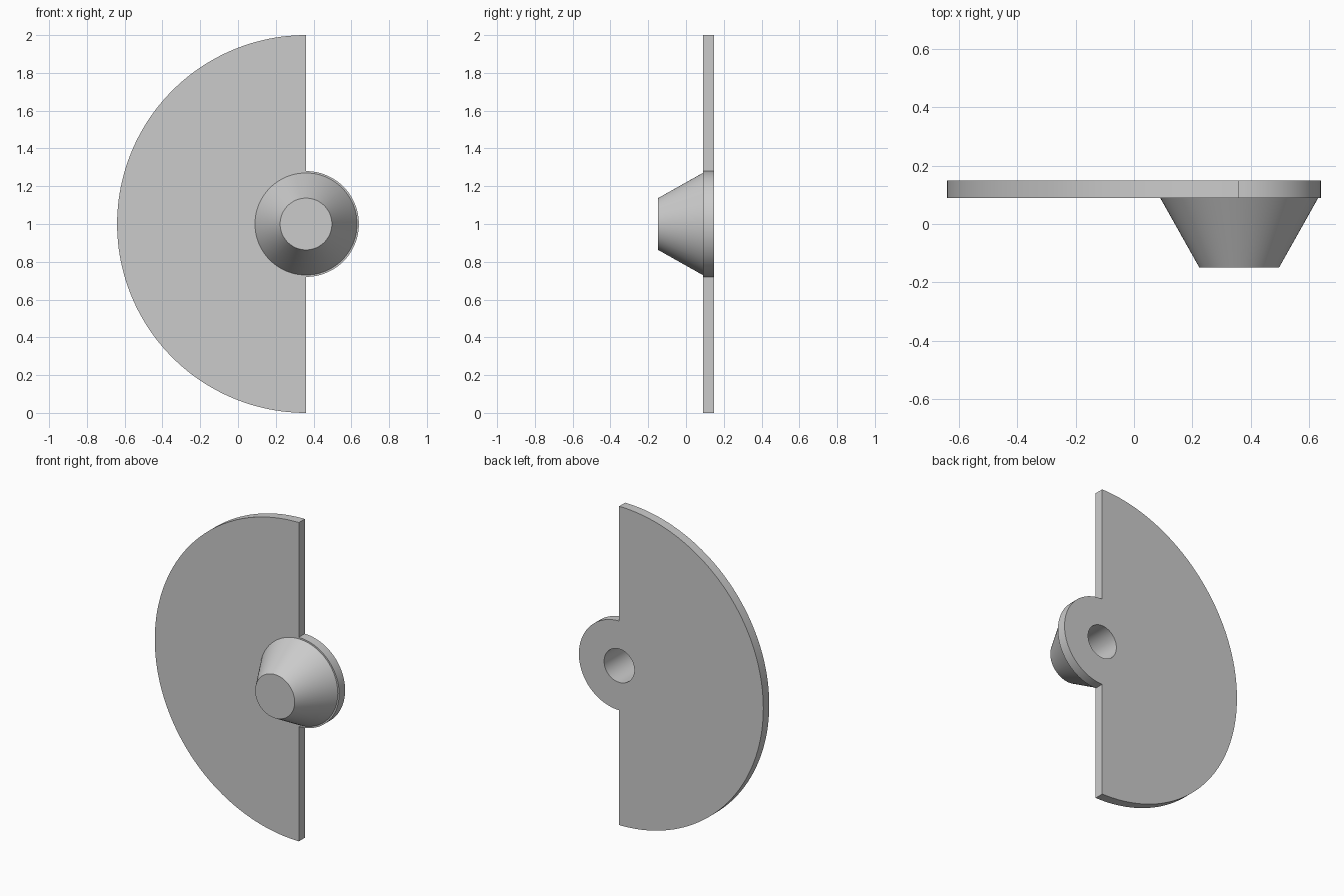
import bpy, bmesh
from math import pi, sin, cos, radians
from mathutils import Matrix, Vector

if "Cube" in bpy.data.objects:
    bpy.data.objects.remove(bpy.data.objects["Cube"])

CX, CZ = 0.36, 1.0                        # shared axis of plate, tab and hub
FRONT, PLATE_FRONT, BACK = -0.148, 0.089, 0.148
SEGMENTS = 96

grey = bpy.data.materials.new("plain grey")
grey.use_nodes = True
colour = (0.6, 0.6, 0.6, 1)
grey.diffuse_color = colour
grey.node_tree.nodes["Principled BSDF"].inputs["Base Color"].default_value = colour


def make_object(name, bm):
    bmesh.ops.recalc_face_normals(bm, faces=bm.faces)
    mesh = bpy.data.meshes.new(name)
    bm.to_mesh(mesh)
    bm.free()
    mesh.materials.append(grey)
    obj = bpy.data.objects.new(name, mesh)
    bpy.context.collection.objects.link(obj)
    return obj


def round_part(name, r_front, r_back, y_front, y_back):
    bm = bmesh.new()
    place = Matrix.Translation((CX, (y_front + y_back) / 2, CZ)) @ Matrix.Rotation(-pi / 2, 4, "X")
    bmesh.ops.create_cone(bm, cap_ends=True, segments=SEGMENTS, radius1=r_front,
                          radius2=r_back, depth=y_back - y_front, matrix=place)
    return make_object(name, bm)


def arc(radius, start, end, steps):
    angles = [radians(start + (end - start) * i / steps) for i in range(steps + 1)]
    return [Vector((CX + radius * cos(a), PLATE_FRONT, CZ + radius * sin(a))) for a in angles]


def combine(target, tool, operation):
    mod = target.modifiers.new(operation.lower(), "BOOLEAN")
    mod.object, mod.operation, mod.solver = tool, operation, "EXACT"
    bpy.context.view_layer.objects.active = target
    bpy.ops.object.modifier_apply(modifier=mod.name)
    bpy.data.objects.remove(tool)


# Half-disc plate with a small round tab on its straight edge
bm = bmesh.new()
outline = arc(1.0, 90, 270, 96) + arc(0.28, -90, 90, 48)
face = bm.faces.new([bm.verts.new(p) for p in outline])
extruded = bmesh.ops.extrude_face_region(bm, geom=[face], use_keep_orig=True)
bmesh.ops.translate(bm, vec=(0, BACK - PLATE_FRONT, 0),
                    verts=[g for g in extruded["geom"] if isinstance(g, bmesh.types.BMVert)])
body = make_object("half_disc_with_hub", bm)

# Tapered hub on the front, blind bore from the back
combine(body, round_part("hub", 0.137, 0.273, FRONT, PLATE_FRONT + 0.005), "UNION")
combine(body, round_part("bore", 0.105, 0.105, -0.09, BACK + 0.05), "DIFFERENCE")

# Smooth curved walls, crisp rims
bpy.ops.object.select_all(action="DESELECT")
body.select_set(True)
bpy.context.view_layer.objects.active = body
bpy.ops.object.shade_smooth_by_angle(angle=radians(25))
